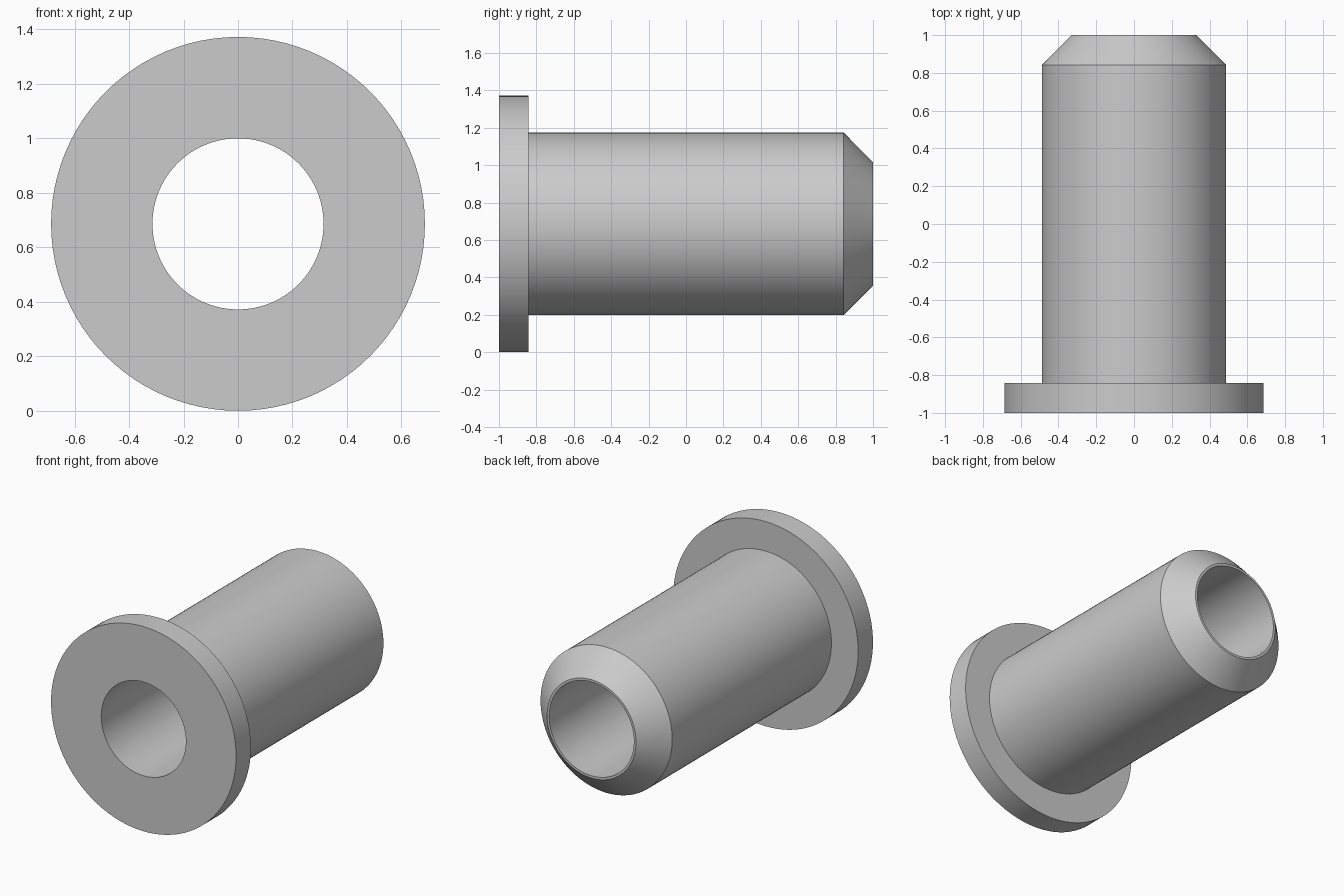
import bpy, bmesh
from math import tau
from mathutils import Matrix, Vector

if "Cube" in bpy.data.objects:
    bpy.data.objects.remove(bpy.data.objects["Cube"])

CENTRE_Z = 0.686
SEGMENTS = 96

# Closed wall section as (radius, y): bore, flange, sleeve, chamfered tip
profile = [(0.314, -1.0), (0.686, -1.0), (0.686, -0.843), (0.488, -0.843),
           (0.488, 0.843), (0.33, 1.0), (0.314, 1.0)]

# Revolve the section around the y axis
bm = bmesh.new()
verts = [bm.verts.new((0, y, r)) for r, y in profile]
edges = [bm.edges.new((verts[i], verts[(i + 1) % len(verts)]))
         for i in range(len(verts))]
bmesh.ops.spin(bm, geom=verts + edges, cent=(0, 0, 0), axis=(0, 1, 0),
               angle=tau, steps=SEGMENTS, use_merge=False)
bmesh.ops.remove_doubles(bm, verts=bm.verts, dist=1e-4)
bmesh.ops.recalc_face_normals(bm, faces=bm.faces)
bmesh.ops.translate(bm, verts=bm.verts, vec=(0, 0, CENTRE_Z))

mesh = bpy.data.meshes.new("flanged_bushing")
bm.to_mesh(mesh)
bm.free()
bushing = bpy.data.objects.new("flanged_bushing", mesh)
bpy.context.collection.objects.link(bushing)

# Smooth round walls, crisp rims
bpy.context.view_layer.objects.active = bushing
bushing.select_set(True)
bpy.ops.object.shade_smooth_by_angle(angle=0.5)
